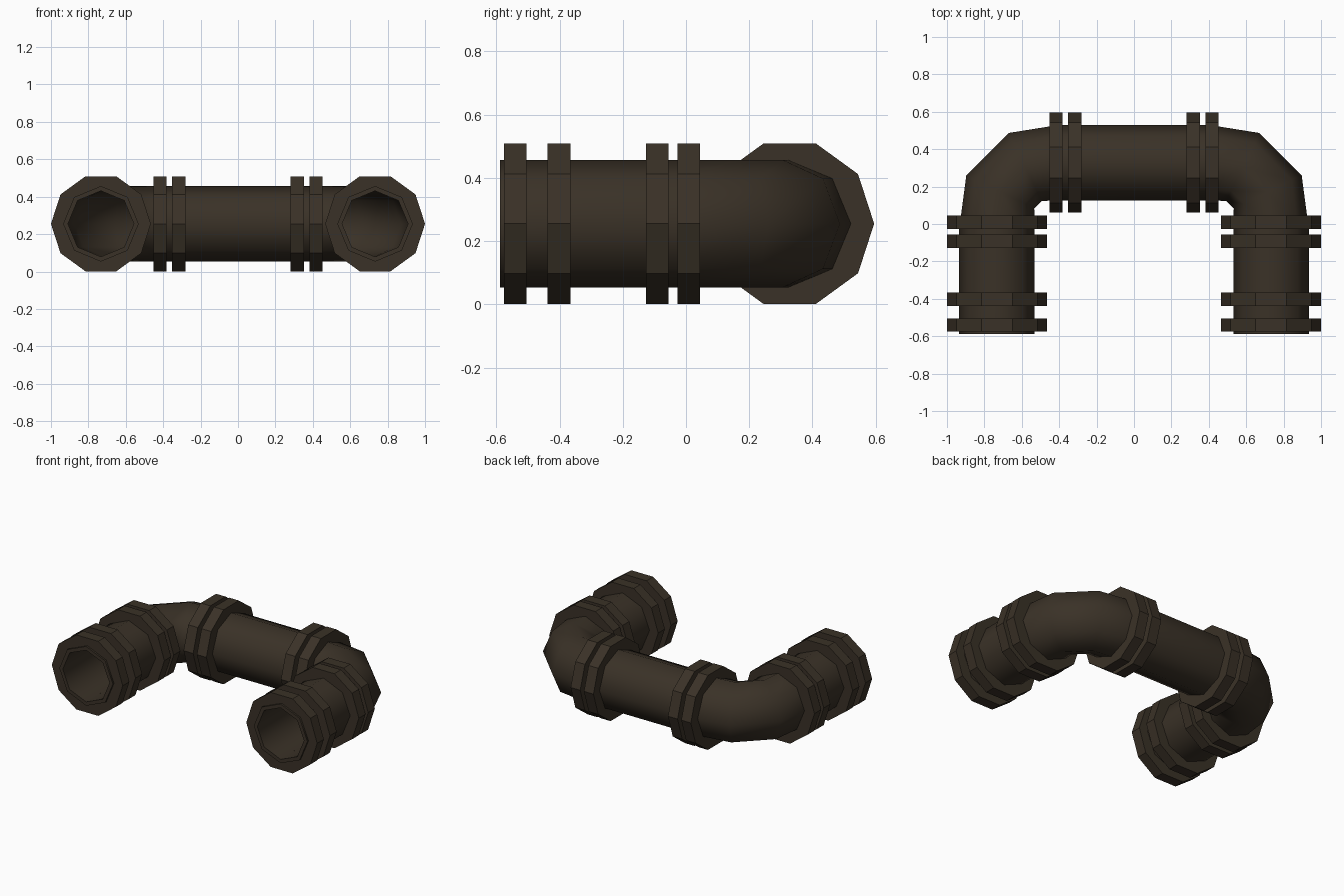
import bpy, bmesh, math
from mathutils import Vector

if "Cube" in bpy.data.objects:
    bpy.data.objects.remove(bpy.data.objects["Cube"])

ZC = 0.255          # height of the pipe axis
LEG_X, BAR_Y = 0.733, 0.328
PIPE_R, BORE_R, FLANGE_R = 0.202, 0.176, 0.267

brown = bpy.data.materials.new("dark brown metal")
brown.diffuse_color = (0.042, 0.031, 0.020, 1)
brown.use_nodes = True
brown.node_tree.nodes["Principled BSDF"].inputs["Base Color"].default_value = brown.diffuse_color


def ring(bm, centre, direction, radius, sides):
    """Ring of vertices across a horizontal direction, one corner pointing sideways."""
    d = Vector(direction).normalized()
    side = Vector((d.y, -d.x, 0))
    up = Vector((0, 0, 1))
    return [bm.verts.new(Vector(centre) + radius * (math.cos(a) * side + math.sin(a) * up))
            for a in (2 * math.pi * i / sides for i in range(sides))]


def bridge(bm, a, b):
    n = len(a)
    for i in range(n):
        bm.faces.new((a[i], a[(i + 1) % n], b[(i + 1) % n], b[i]))


def finish(bm, name):
    bmesh.ops.recalc_face_normals(bm, faces=bm.faces)
    me = bpy.data.meshes.new(name)
    bm.to_mesh(me)
    bm.free()
    ob = bpy.data.objects.new(name, me)
    bpy.context.collection.objects.link(ob)
    me.materials.append(brown)
    bpy.ops.object.select_all(action='DESELECT')
    ob.select_set(True)
    bpy.context.view_layer.objects.active = ob
    bpy.ops.object.shade_smooth_by_angle(angle=math.radians(50))
    return ob


# Hollow octagonal pipe: left half of the path, then mirrored to the right
half = [((-LEG_X, -0.588), 90), ((-LEG_X, -0.03), 90), ((-0.715, 0.172), 64),
        ((-0.582, 0.305), 26), ((-0.40, BAR_Y), 0)]
path = half + [((-x, y), -a) for (x, y), a in reversed(half)]
bm = bmesh.new()
shells = []
for radius in (PIPE_R, BORE_R):
    rings = [ring(bm, (x, y, ZC), (math.cos(math.radians(a)), math.sin(math.radians(a)), 0), radius, 8)
             for (x, y), a in path]
    for a, b in zip(rings, rings[1:]):
        bridge(bm, a, b)
    shells.append(rings)
for end in (0, -1):
    bridge(bm, shells[0][end], shells[1][end])
finish(bm, "bent_pipe")


# Ten-sided flanges, hollow so the bore stays open
def flange(name, centre, direction, width=0.072):
    c, d = Vector(centre), Vector(direction)
    bm = bmesh.new()
    loops = [ring(bm, c + d * s * width / 2, d, r, 10)
             for s, r in ((-1, 0.183), (-1, FLANGE_R), (1, FLANGE_R), (1, 0.183))]
    for i in range(4):
        bridge(bm, loops[i], loops[(i + 1) % 4])
    ob = finish(bm, name)
    ob.data.shade_flat()


for s, label in ((-1, "left"), (1, "right")):
    for i, y in enumerate((-0.54, -0.402, -0.091, 0.009)):
        flange(f"{label}_leg_flange_{i + 1}", (s * LEG_X, y, ZC), (0, 1, 0))
    for i, x in enumerate((0.317, 0.417)):
        flange(f"{label}_bar_flange_{i + 1}", (s * x, BAR_Y, ZC), (1, 0, 0))
